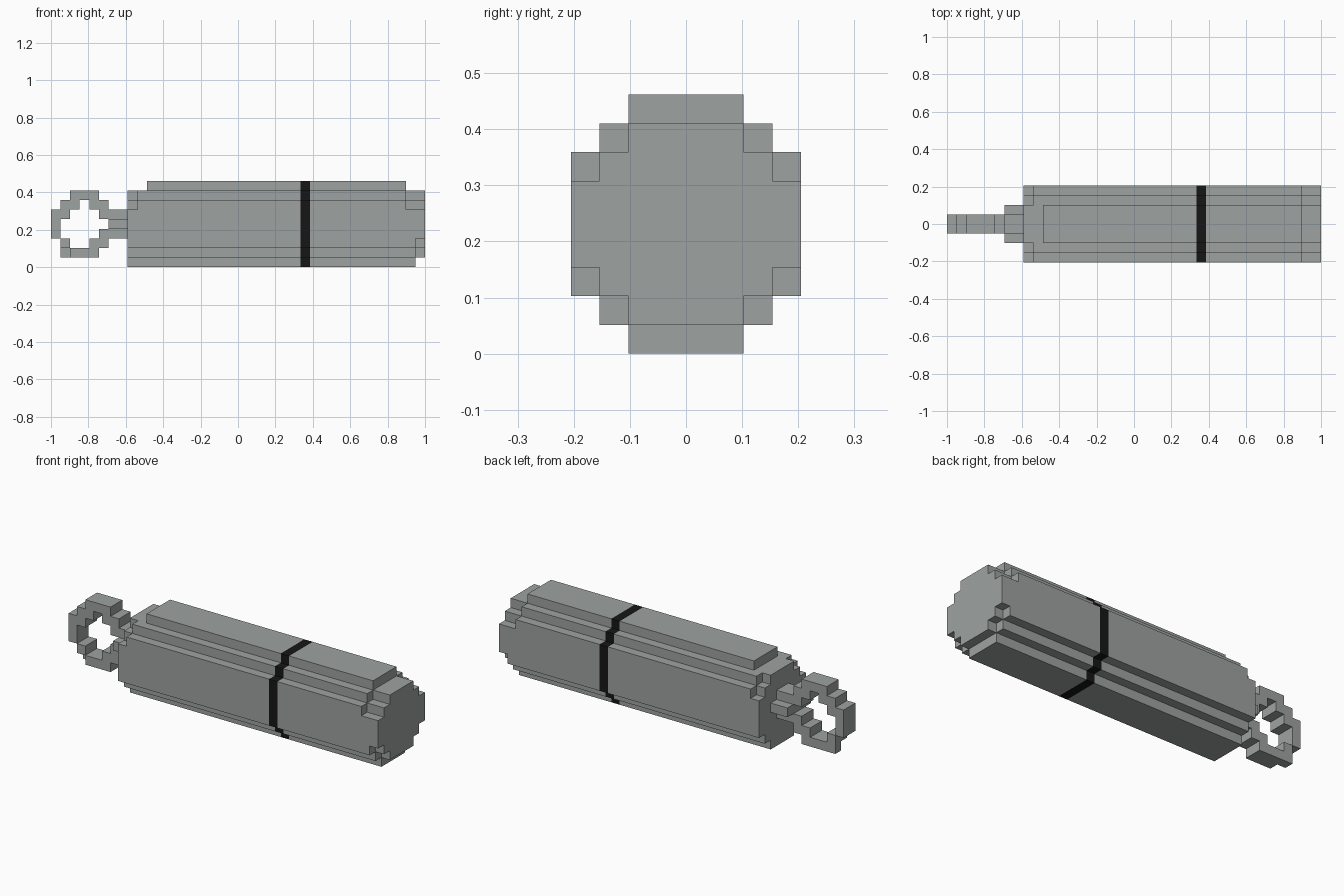
import bpy
import bmesh
from math import radians

cube = bpy.data.objects.get("Cube")
if cube:
    bpy.data.objects.remove(cube, do_unlink=True)

U = 2 / 39  # size of one block


def material(name, rgb):
    m = bpy.data.materials.new(name)
    m.use_nodes = True
    m.diffuse_color = (*rgb, 1)
    m.node_tree.nodes["Principled BSDF"].inputs["Base Color"].default_value = (*rgb, 1)
    return m


grey = material("metal grey", (0.337, 0.361, 0.352))
black = material("band black", (0.008, 0.008, 0.008))


def box(x0, x1, y0, y1, z0, z1):
    """Set of unit blocks filling a box."""
    return {(x, y, z) for x in range(x0, x1) for y in range(y0, y1) for z in range(z0, z1)}


def slab(x0, x1, half, z0, z1):
    """Box symmetric about y = 0."""
    return box(x0, x1, -half, half, z0, z1)


def build(name, cells, mats, rule=lambda x: 0):
    """Skin a set of blocks with its outer faces and merge flat regions."""
    bm = bmesh.new()
    verts = {}

    def vert(p):
        if p not in verts:
            verts[p] = bm.verts.new((p[0] * U - 1, p[1] * U, p[2] * U))
        return verts[p]

    for c in sorted(cells):
        for axis in range(3):
            a, b = (axis + 1) % 3, (axis + 2) % 3
            for side in (0, 1):
                n = list(c)
                n[axis] += 2 * side - 1
                if tuple(n) in cells:
                    continue
                loop = []
                for i, j in ((0, 0), (1, 0), (1, 1), (0, 1)):
                    p = list(c)
                    p[axis] += side
                    p[a] += i
                    p[b] += j
                    loop.append(vert(tuple(p)))
                f = bm.faces.new(loop if side else loop[::-1])
                f.material_index = rule(c[0])
    bmesh.ops.dissolve_limit(bm, angle_limit=radians(1), verts=bm.verts[:],
                             edges=bm.edges[:], delimit={'MATERIAL'})
    me = bpy.data.meshes.new(name)
    bm.to_mesh(me)
    bm.free()
    for m in mats:
        me.materials.append(m)
    ob = bpy.data.objects.new(name, me)
    bpy.context.collection.objects.link(ob)


# Stepped round barrel, with shortened upper and lower layers at the ends
barrel = slab(8, 39, 4, 3, 6) | slab(8, 39, 3, 2, 7) | slab(8, 39, 2, 1, 8)
barrel |= slab(9, 37, 4, 6, 7) | slab(9, 37, 3, 7, 8) | slab(10, 37, 2, 8, 9)
barrel |= slab(8, 38, 4, 2, 3) | slab(8, 38, 3, 1, 2) | slab(8, 38, 2, 0, 1)
build("barrel", barrel, [grey, black], lambda x: int(x == 26))

# Cross-shaped neck between barrel and ring
build("neck", slab(6, 8, 2, 4, 5) | slab(6, 8, 1, 3, 6), [grey])

# Ring, as (row, start, end) runs of blocks
runs = [(1, 2, 5), (2, 1, 2), (2, 4, 6), (3, 0, 1), (3, 5, 6), (4, 0, 1),
        (5, 0, 2), (5, 5, 6), (6, 1, 3), (6, 4, 6), (7, 2, 5)]
ring = box(1, 2, 0, 1, 1, 2)
for z, x0, x1 in runs:
    ring |= slab(x0, x1, 1, z, z + 1)
build("ring", ring, [grey])
